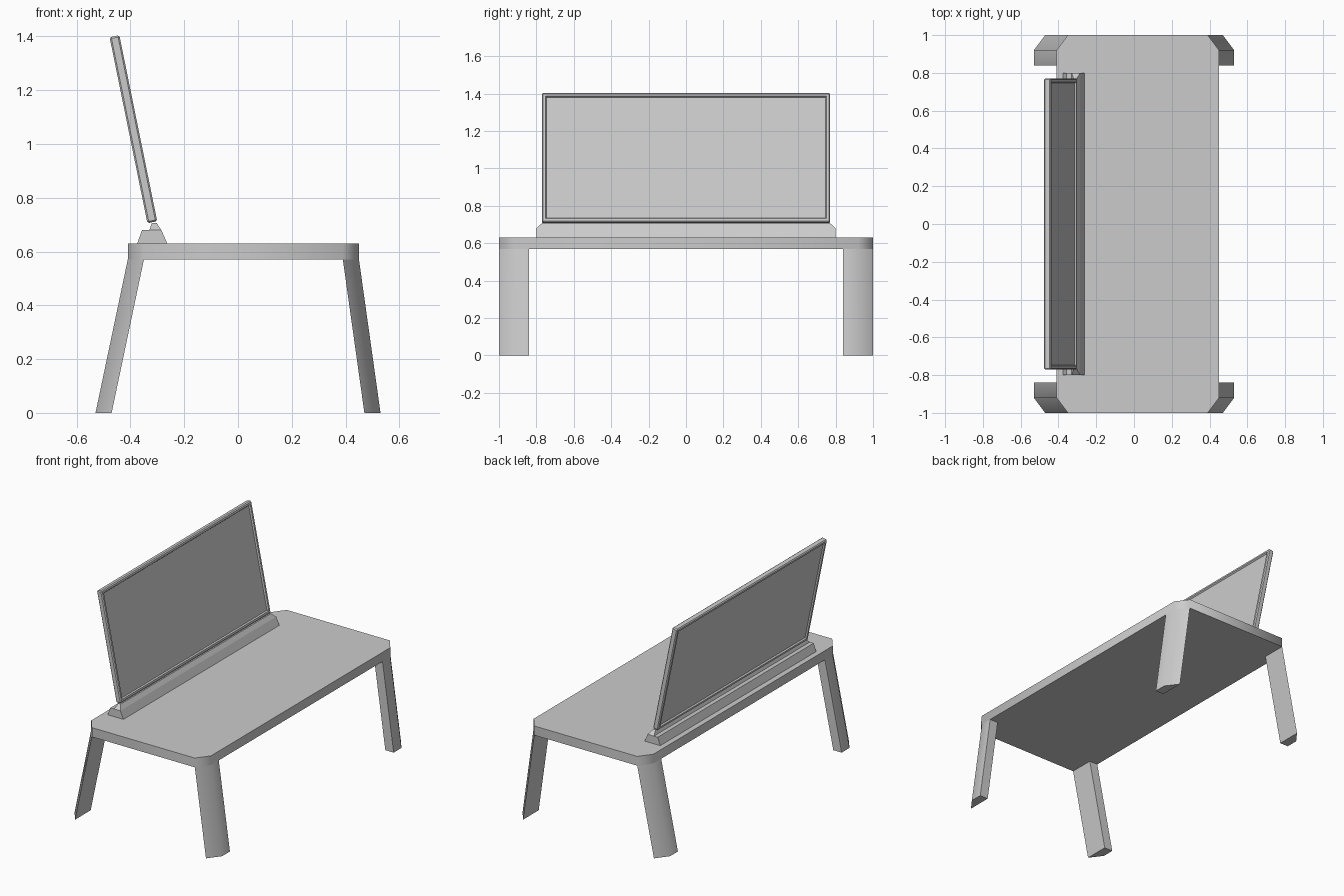
import bpy, bmesh, math
from mathutils import Matrix, Vector

cube = bpy.data.objects.get("Cube")
if cube:
    bpy.data.objects.remove(cube, do_unlink=True)

grey = bpy.data.materials.new("light_grey")
grey.use_nodes = True
COLOUR = (0.6, 0.6, 0.6, 1)
grey.diffuse_color = COLOUR
grey.node_tree.nodes["Principled BSDF"].inputs["Base Color"].default_value = COLOUR


def finish(bm, name, angle):
    """Turn a bmesh into a shaded object."""
    bmesh.ops.recalc_face_normals(bm, faces=bm.faces)
    mesh = bpy.data.meshes.new(name)
    bm.to_mesh(mesh)
    bm.free()
    mesh.materials.append(grey)
    obj = bpy.data.objects.new(name, mesh)
    bpy.context.collection.objects.link(obj)
    bpy.ops.object.select_all(action='DESELECT')
    obj.select_set(True)
    bpy.context.view_layer.objects.active = obj
    bpy.ops.object.shade_smooth_by_angle(angle=math.radians(angle))
    return obj


def loft(name, lower, upper, angle=30):
    """Solid between two matching outlines."""
    bm = bmesh.new()
    a = [bm.verts.new(p) for p in lower]
    b = [bm.verts.new(p) for p in upper]
    bm.faces.new(a)
    bm.faces.new(b)
    for i in range(len(a)):
        j = (i + 1) % len(a)
        bm.faces.new((a[i], a[j], b[j], b[i]))
    return finish(bm, name, angle)


TOP, UNDER = 0.63, 0.57
LEFT, RIGHT, CUT = 0.45, -0.41, 0.06

# Table top with cut corners
plan = [(RIGHT, -0.92), (RIGHT + CUT, -1), (LEFT - CUT, -1), (LEFT, -0.92),
        (LEFT, 0.92), (LEFT - CUT, 1), (RIGHT + CUT, 1), (RIGHT, 0.92)]
loft("table_top", [(x, y, UNDER) for x, y in plan],
     [(x, y, TOP) for x, y in plan], 60)

# Four splayed legs that continue the cut corners
for side, edge, sx in (("left", LEFT, 1), ("right", RIGHT, -1)):
    for end, sy in (("front", -1), ("back", 1)):
        def section(outer, z):
            inner = outer - sx * CUT
            return [(outer, sy * 0.84, z), (outer, sy * 0.92, z),
                    (inner, sy, z), (inner, sy * 0.84, z)]
        loft(f"{end}_{side}_leg", section(sx * 0.53, 0), section(edge, UNDER), 60)

# Stand: wide foot with a tapered ridge on it
foot = [(-0.375, TOP), (-0.357, 0.68), (-0.285, 0.68), (-0.263, TOP)]
loft("stand_foot", [(x, -0.8, z) for x, z in foot], [(x, 0.8, z) for x, z in foot])


def rectangle(x0, x1, y, z):
    return [(x0, -y, z), (x1, -y, z), (x1, y, z), (x0, y, z)]


loft("stand_ridge", rectangle(-0.33, -0.285, 0.8, 0.68),
     rectangle(-0.32, -0.303, 0.77, 0.707))

# Leaning framed panel, recessed on both sides
bm = bmesh.new()
bmesh.ops.create_cube(bm, size=1)
bmesh.ops.scale(bm, vec=Vector((0.037, 1.54, 0.706)), verts=bm.verts)
bmesh.ops.bevel(bm, geom=bm.edges[:], offset=0.006, segments=1, affect='EDGES')
bm.normal_update()
sides = [f for f in bm.faces if abs(f.normal.x) > 0.9]
bmesh.ops.inset_individual(bm, faces=sides, thickness=0.018, depth=0)
bmesh.ops.inset_individual(bm, faces=sides, thickness=0.008, depth=-0.009)
bm.transform(Matrix.Translation((-0.389, 0, 1.055))
             @ Matrix.Rotation(math.radians(-11.5), 4, 'Y'))
finish(bm, "panel", 30)
